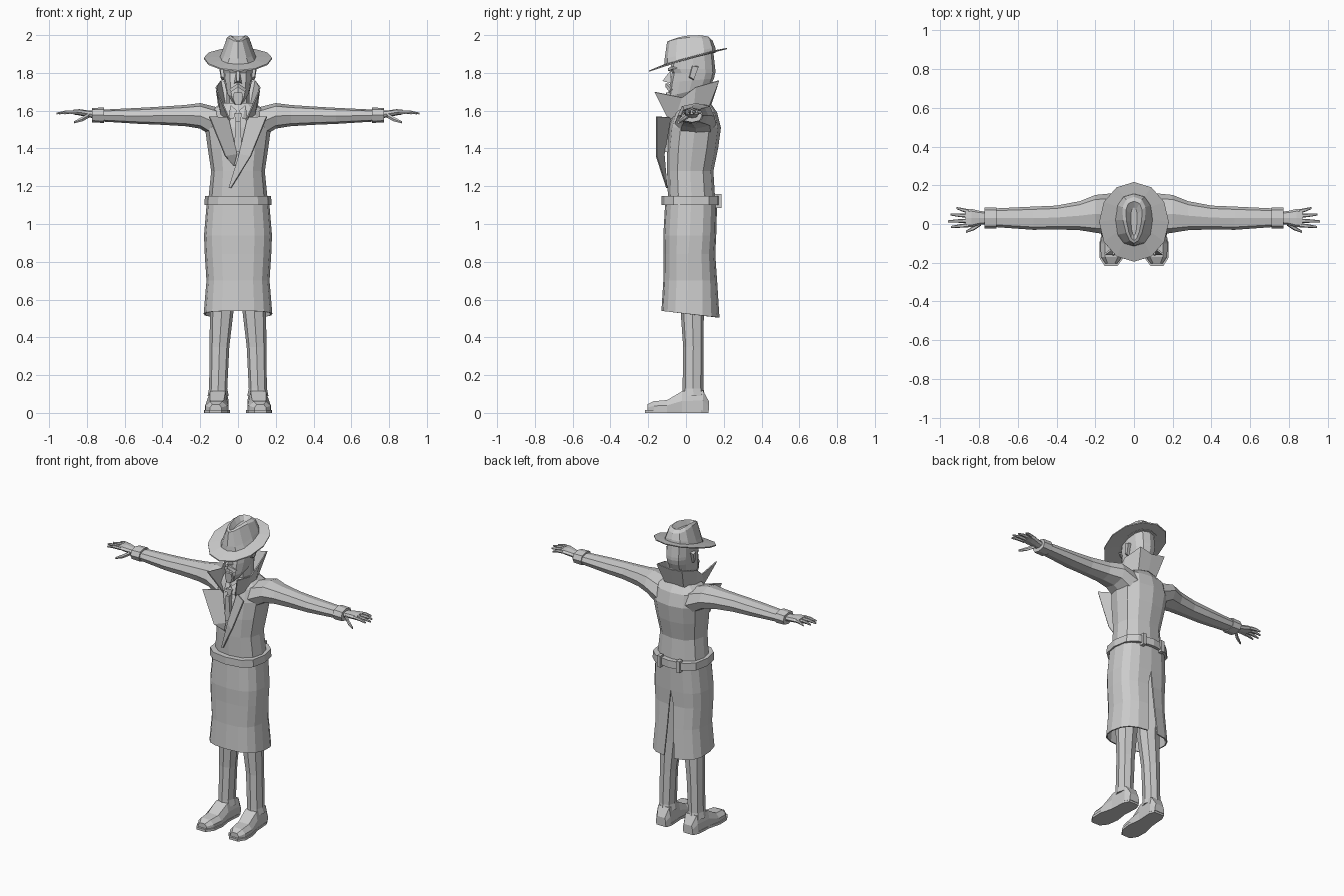
import bpy, bmesh
from math import sin, cos, pi
from mathutils import Vector


def make(name, bm, mirror=False, thick=0):
    bmesh.ops.recalc_face_normals(bm, faces=bm.faces)
    me = bpy.data.meshes.new(name)
    bm.to_mesh(me)
    bm.free()
    ob = bpy.data.objects.new(name, me)
    bpy.context.collection.objects.link(ob)
    if mirror:
        ob.modifiers.new("mirror", 'MIRROR')
    if thick:
        m = ob.modifiers.new("thickness", 'SOLIDIFY')
        m.thickness = thick
    return ob


def loft(name, rings, closed=True, caps=True, loop=False, **kw):
    """Skin a row of equal-length point rings."""
    bm = bmesh.new()
    vs = [[bm.verts.new(p) for p in r] for r in rings]
    n = len(vs[0])
    pairs = list(zip(vs, vs[1:])) + ([(vs[-1], vs[0])] if loop else [])
    for a, b in pairs:
        for i in range(n if closed else n - 1):
            j = (i + 1) % n
            bm.faces.new((a[i], a[j], b[j], b[i]))
    if closed and caps and not loop:
        bm.faces.new(vs[0])
        bm.faces.new(vs[-1])
    return make(name, bm, **kw)


def hull(name, pts, **kw):
    bm = bmesh.new()
    for p in pts:
        bm.verts.new(p)
    r = bmesh.ops.convex_hull(bm, input=bm.verts)
    bmesh.ops.delete(bm, geom=[g for g in r["geom_interior"] if isinstance(g, bmesh.types.BMVert)], context='VERTS')
    return make(name, bm, **kw)


def spow(v, p):
    return (1 if v >= 0 else -1) * abs(v) ** p


def ring(y0, y1, rx, zf, zb=None, n=12, cx=0, pinch=0, arch=0, p=0.85, gap=None):
    """Level or tilted oval; zf/zb are front/back heights, gap opens it at the back."""
    zb = zf if zb is None else zb
    out = []
    for i in range(n if gap is None else n + 1):
        a = pi / 2 + 2 * pi * i / n if gap is None else pi / 2 + gap + (2 * pi - 2 * gap) * i / n
        s, c = spow(sin(a), p), spow(cos(a), p)
        x = cx + rx * c * (1 - pinch * (1 - s) / 2)
        z = zf + (zb - zf) * (s + 1) / 2 + arch * (1 - s * s)
        out.append(Vector((x, (y0 + y1) / 2 + (y1 - y0) / 2 * s, z)))
    return out


def xring(x, y0, y1, z0, z1, n=8):
    """Oval across the x axis, for arms and fingers."""
    return [Vector((x, (y0 + y1) / 2 + (y1 - y0) / 2 * spow(cos(2 * pi * i / n), .8),
                    (z0 + z1) / 2 + (z1 - z0) / 2 * spow(sin(2 * pi * i / n), .8))) for i in range(n)]


# coat body
loft("coat_torso", [ring(*r) for r in (
    (-.095, .155, .158, 1.12), (-.10, .145, .142, 1.28), (-.10, .17, .16, 1.40),
    (-.09, .185, .175, 1.51), (-.065, .165, .165, 1.59), (-.05, .13, .085, 1.64))])

# coat skirt with a vent at the back
loft("coat_skirt", [ring(*r, n=16, p=.75, gap=g) for r, g in (
    ((-.11, .165, .165, 1.12), 0.0), ((-.12, .16, .18, .94), 0.0), ((-.118, .155, .176, .84), .04),
    ((-.12, .165, .167, .70), .07), ((-.13, .178, .182, .54, .505), .12))], closed=False, thick=.008)

# belt
loft("belt", [ring(-.13, .185, .178, 1.10, n=12, p=.75), ring(-.13, .185, .175, 1.148, n=12, p=.75)])
for i, (x, y) in enumerate(((.07, .172), (-.07, .172))):
    hull(f"belt_loop_{i + 1}", [(x + a, y + b, z) for a in (-.012, .012) for b in (-.02, .015) for z in (1.085, 1.16)])


# lapels, standing off the chest
def lapel(name, s, low):
    fold = [(s * .05, -.085, 1.565), (s * .005, -.12, 1.37), (low[0] - .005, low[1], low[2])]
    edge = [(s * .15, -.16, 1.57), (s * .065, -.16, 1.36), (low[0] + .005, low[1], low[2])]
    loft(name, [[Vector(p) for p in fold], [Vector(p) for p in edge]], closed=False, thick=.008)


lapel("left_lapel", 1, (-.045, -.105, 1.19))
lapel("right_lapel", -1, (-.015, -.115, 1.31))

# shirt collar and tie
hull("tie_knot", [(x, y, z) for x, z in ((-.022, 1.585), (.022, 1.585), (.012, 1.545), (-.012, 1.545)) for y in (-.095, -.06)])
hull("tie", [(x, y, z) for x, z in ((-.012, 1.545), (.012, 1.545), (.022, 1.38), (-.022, 1.38)) for y in (-.112, -.08)])
hull("shirt_collar", [(.005, -.075, 1.60), (.04, -.06, 1.63), (.05, -.075, 1.56), (.025, -.095, 1.555),
                      (.005, -.06, 1.60), (.04, -.04, 1.60)], mirror=True)

# turned-up coat collar
low = [(0, .13, 1.64), (.065, .12, 1.63), (.095, .04, 1.60), (.085, -.05, 1.58), (.04, -.09, 1.55)]
high = [(0, .16, 1.745), (.09, .17, 1.76), (.112, .05, 1.725), (.10, -.02, 1.67), (.105, -.165, 1.70)]
loft("coat_collar", [[Vector(p) for p in low], [Vector(p) for p in high]], closed=False, mirror=True, thick=.007)

# sleeves and cuffs
loft("sleeve", [xring(*r) for r in (
    (.10, -.06, .16, 1.44, 1.615), (.20, -.045, .15, 1.505, 1.64), (.28, -.032, .118, 1.518, 1.63),
    (.40, -.028, .095, 1.525, 1.622), (.52, -.03, .09, 1.53, 1.615), (.73, -.015, .08, 1.543, 1.605))], mirror=True)
loft("cuff", [xring(.71, -.024, .086, 1.535, 1.617), xring(.772, -.024, .086, 1.538, 1.614)], mirror=True)

# hands
loft("palm", [xring(*r) for r in (
    (.75, .002, .062, 1.557, 1.598), (.80, -.005, .068, 1.567, 1.602),
    (.84, -.017, .078, 1.575, 1.608), (.872, -.014, .074, 1.58, 1.605))], mirror=True)
for i, (y, ty, tx) in enumerate(((-.006, -.015, .945), (.017, .014, .962), (.042, .049, .948), (.065, .083, .918))):
    mid = (tx + .86) / 2
    loft(f"finger_{i + 1}", [xring(.855, y - .011, y + .011, 1.582, 1.604, 6),
                             xring(mid, (y + ty) / 2 - .009, (y + ty) / 2 + .009, 1.583, 1.602, 6),
                             xring(tx, ty - .005, ty + .005, 1.58, 1.59, 6)], mirror=True)
loft("thumb", [xring(.79, -.008, .02, 1.56, 1.59, 6), xring(.825, -.032, -.008, 1.542, 1.568, 6),
               xring(.868, -.046, -.034, 1.532, 1.545, 6)], mirror=True)

# trousers
loft("trouser_leg", [ring(*r, n=8, cx=c) for r, c in (
    ((-.02, .10, .056, .09), .105), ((-.018, .092, .048, .13), .105), ((-.015, .092, .052, .35), .098),
    ((-.03, .095, .064, .56), .085), ((-.06, .12, .078, .95), .08))], mirror=True)


# shoes: sections from toe to heel
def shoe(name, sections):
    rings = []
    for y, w, z0, z1, top in sections:
        cx = .108 - .06 * (y + .04)
        rings.append([Vector((cx + a * w, y, z)) for a, z in (
            (-1, z0), (1, z0), (1, z0 + .5 * (z1 - z0)), (top, z1), (-top, z1), (-1, z0 + .5 * (z1 - z0)))])
    loft(name, rings, mirror=True)


shoe("shoe", [(-.205, .03, .012, .045, .6), (-.17, .055, .012, .062, .6), (-.10, .062, .012, .068, .6),
              (-.02, .05, .012, .115, .8), (.09, .05, .012, .118, .8), (.122, .035, .012, .06, .8)])
shoe("sole", [(-.218, .032, 0, .016, 1), (-.175, .062, 0, .016, 1), (-.10, .068, 0, .016, 1),
              (-.02, .052, 0, .016, 1), (.08, .052, 0, .016, 1), (.118, .036, 0, .016, 1)])

# neck and head
loft("neck", [ring(-.03, .11, .06, 1.56, n=8), ring(-.03, .13, .06, 1.74, n=8)])
loft("head", [ring(*r) for r in (
    (-.085, .09, .038, 1.635, 1.70), (-.095, .13, .062, 1.675, 1.73), (-.085, .148, .074, 1.75, 1.77),
    (-.075, .155, .078, 1.80), (-.085, .155, .08, 1.82), (-.07, .145, .08, 1.87, 1.91))])

# face details
hull("nose", [(-.008, -.08, 1.815), (.008, -.08, 1.815), (-.02, -.08, 1.745), (.02, -.08, 1.745),
              (-.007, -.125, 1.757), (.007, -.125, 1.757)])
hull("brow", [(.008, -.095, 1.81), (.06, -.07, 1.82), (.008, -.095, 1.825), (.06, -.07, 1.835),
              (.008, -.06, 1.815), (.06, -.04, 1.825)], mirror=True)
hull("moustache", [(0, -.108, 1.745), (0, -.108, 1.725), (.036, -.09, 1.70), (.045, -.08, 1.715),
                   (0, -.07, 1.74), (.04, -.06, 1.71)], mirror=True)
hull("goatee", [(x * s, y, z) for s in (-1, 1) for x, y, z in (
    (.022, -.105, 1.695), (.026, -.10, 1.665), (.014, -.10, 1.63), (.022, -.06, 1.695), (.02, -.06, 1.635))])
hull("ear", [(.072, .015, 1.775), (.072, .03, 1.835), (.072, .065, 1.835), (.072, .04, 1.76),
             (.088, .02, 1.78), (.098, .035, 1.838), (.10, .066, 1.83), (.09, .042, 1.765)], mirror=True)

# hat brim, tilted down at the front
loft("hat_brim", [ring(-.10, .15, .095, 1.84, 1.91, p=1), ring(-.195, .215, .18, 1.806, 1.925, arch=.008, p=1),
                  ring(-.195, .217, .18, 1.813, 1.932, arch=.008, p=1), ring(-.10, .15, .095, 1.852, 1.92, p=1)],
     loop=True)

# hat crown with a creased, pinched top
loft("hat_crown", [ring(-.115, .158, .10, 1.84, 1.908), ring(-.113, .155, .095, 1.875, 1.935, pinch=.15),
                   ring(-.10, .14, .076, 1.965, 1.972, pinch=.5, arch=.02),
                   ring(-.085, .118, .054, 1.972, 1.992, pinch=.55, arch=.017),
                   ring(-.06, .085, .02, 1.955, 1.972, pinch=.4)])
